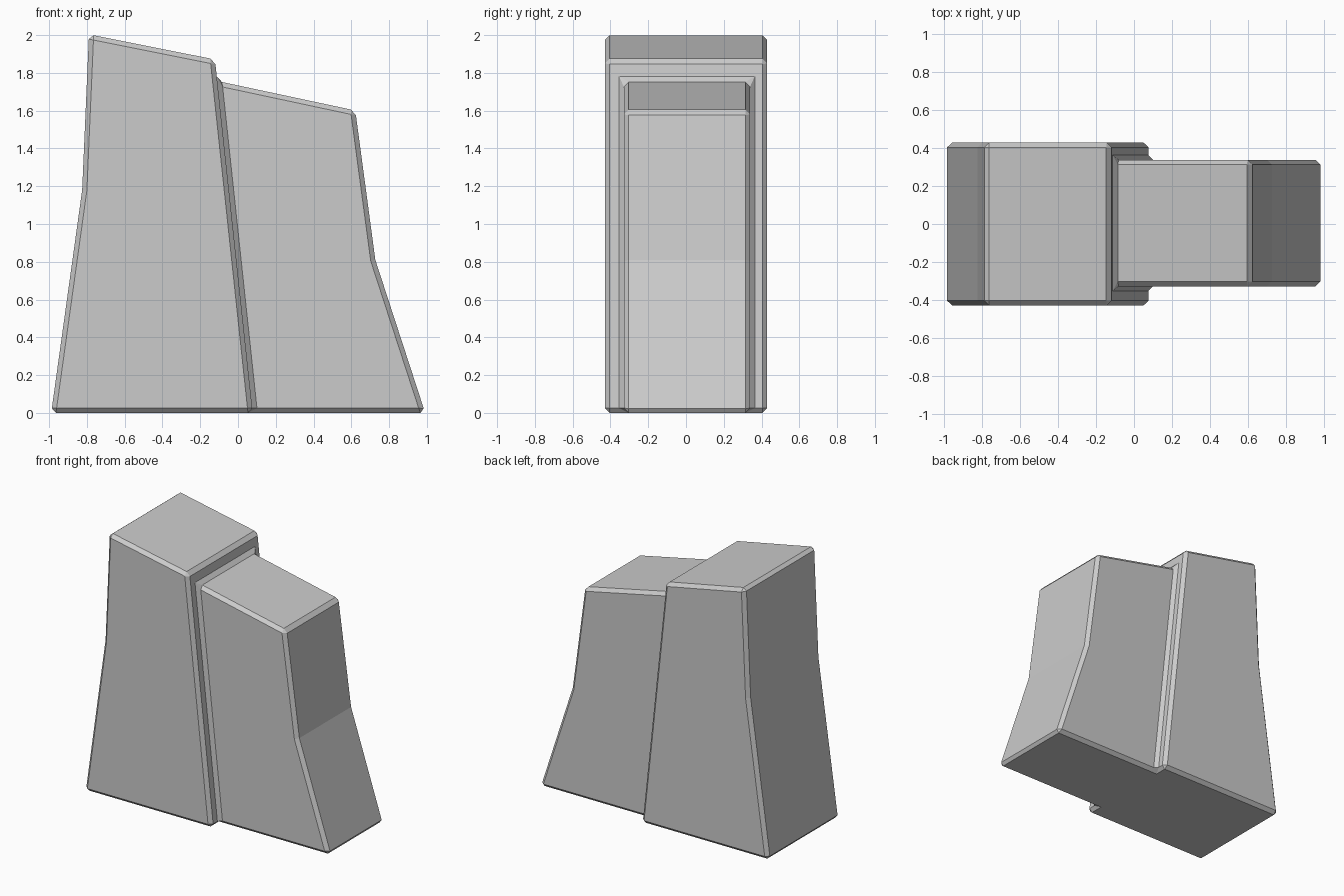
import bpy, bmesh

if "Cube" in bpy.data.objects:
    bpy.data.objects.remove(bpy.data.objects["Cube"])

# x, z profiles; the sloped joint plane runs through the tall block's right edge
JOINT_X0, JOINT_X1, JOINT_Z1 = 0.078, -0.122, 1.871
LOW_Z = 1.757
joint_x = JOINT_X0 + (JOINT_X1 - JOINT_X0) * LOW_Z / JOINT_Z1
tall = [(-0.989, 0), (JOINT_X0, 0), (JOINT_X1, JOINT_Z1), (-0.789, 2.004), (-0.825, 1.18)]
low = [(JOINT_X0, 0), (0.991, 0), (0.727, 0.81), (0.621, 1.601), (joint_x, LOW_Z)]

bm = bmesh.new()


def ring(profile, y):
    return [bm.verts.new((x, y, z)) for x, z in profile]


tf, tb = ring(tall, -0.43), ring(tall, 0.43)
lf, lb = ring(low, -0.329), ring(low, 0.339)

# front and back faces
for r in (tf, tb, lf, lb):
    bm.faces.new(r)

# tall block: top and left side
for i in (2, 3, 4):
    j = (i + 1) % 5
    bm.faces.new((tf[i], tf[j], tb[j], tb[i]))

# low block: right side and top
for i in (1, 2, 3):
    bm.faces.new((lf[i], lf[i + 1], lb[i + 1], lb[i]))

# step between the blocks, and the shared underside
bm.faces.new((tf[1], lf[0], lf[4], lb[4], lb[0], tb[1], tb[2], tf[2]))
bm.faces.new((tf[0], tf[1], lf[0], lf[1], lb[1], lb[0], tb[1], tb[0]))
bmesh.ops.recalc_face_normals(bm, faces=bm.faces[:])

mesh = bpy.data.meshes.new("stepped_block")
bm.to_mesh(mesh)
bm.free()
block = bpy.data.objects.new("stepped_block", mesh)
bpy.context.collection.objects.link(block)

# chamfer every sharp edge, leaving the gentle side bends plain
bevel = block.modifiers.new("chamfer", 'BEVEL')
bevel.width = 0.025
bevel.segments = 1
bevel.limit_method = 'ANGLE'
bevel.angle_limit = 0.6
